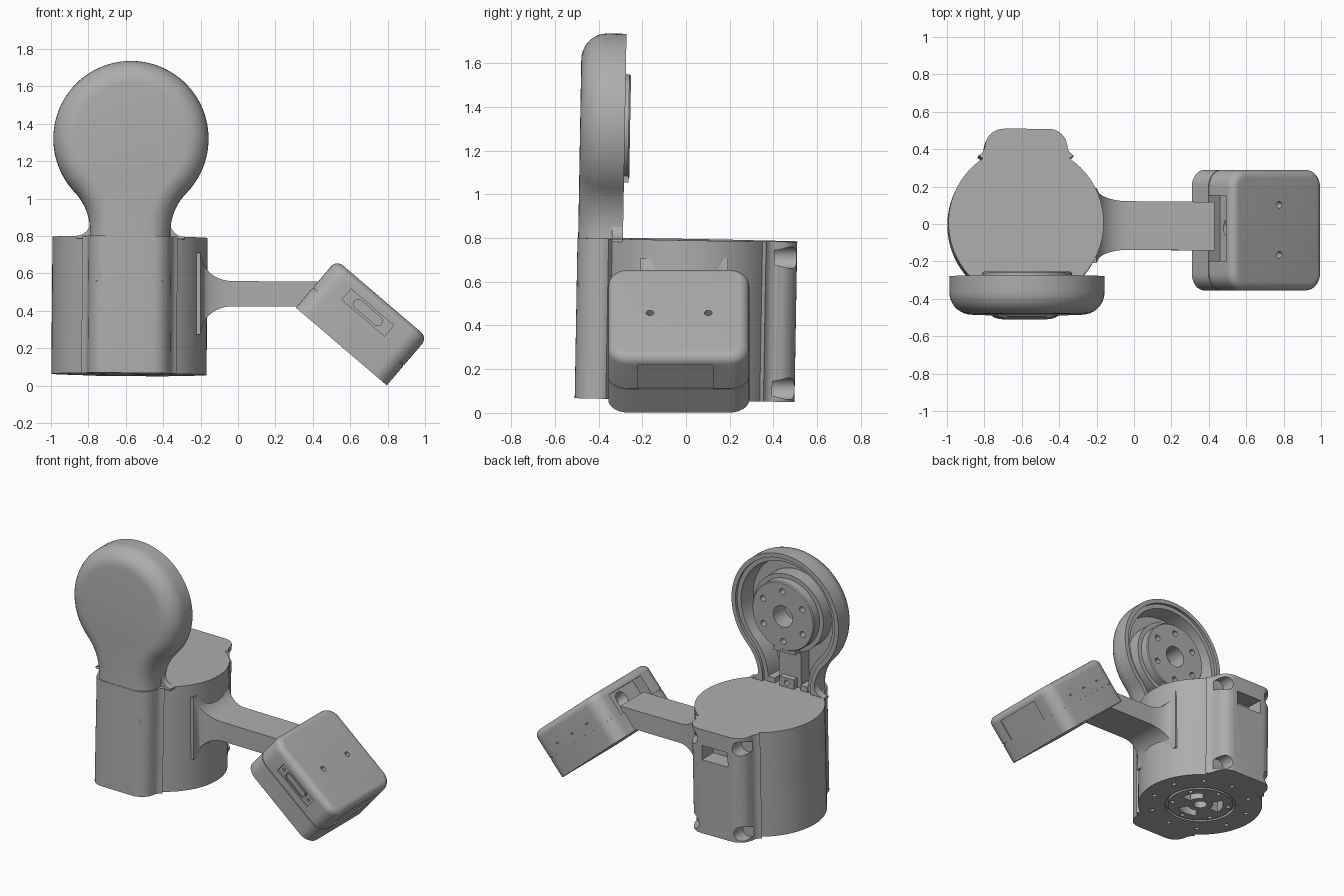
import bpy, bmesh
from math import sin, cos, pi, radians, sqrt
from mathutils import Matrix, Vector

cube = bpy.data.objects.get("Cube")
if cube:
    bpy.data.objects.remove(cube)

grey = bpy.data.materials.new("plain grey")
grey.use_nodes = True
grey.diffuse_color = (0.42, 0.42, 0.42, 1)
grey.node_tree.nodes["Principled BSDF"].inputs["Base Color"].default_value = grey.diffuse_color


def arc(cx, cy, r, a0, a1, n):
    """Points on an arc, angles in degrees."""
    return [(cx + r * cos(radians(a0 + (a1 - a0) * i / n)),
             cy + r * sin(radians(a0 + (a1 - a0) * i / n))) for i in range(n + 1)]


def make(name, bm):
    bmesh.ops.recalc_face_normals(bm, faces=bm.faces)
    mesh = bpy.data.meshes.new(name)
    bm.to_mesh(mesh)
    bm.free()
    mesh.materials.append(grey)
    ob = bpy.data.objects.new(name, mesh)
    bpy.context.collection.objects.link(ob)
    return ob


def skin(bm, rings, closed=False):
    """Bridge rings of points; cap the ends or close into a torus."""
    loops = [[bm.verts.new(p) for p in ring] for ring in rings]
    pairs = list(zip(loops, loops[1:]))
    if closed:
        pairs.append((loops[-1], loops[0]))
    else:
        bm.faces.new(loops[0])
        bm.faces.new(loops[-1])
    for a, b in pairs:
        for i in range(len(a)):
            j = (i + 1) % len(a)
            bm.faces.new((a[i], a[j], b[j], b[i]))


def loft(bm, outline, layers, closed=False):
    """Stack a counter-clockwise outline in z; each layer is (inset, height)."""
    pts = [Vector(p) for p in outline]
    inward = []
    for i, p in enumerate(pts):
        d = (pts[(i + 1) % len(pts)] - pts[i - 1]).normalized()
        inward.append(Vector((-d.y, d.x)))
    skin(bm, [[(p.x + n.x * d, p.y + n.y * d, h) for p, n in zip(pts, inward)]
              for d, h in layers], closed)


def box(bm, x0, x1, y0, y1, z0, z1):
    loft(bm, [(x0, y0), (x1, y0), (x1, y1), (x0, y1)], [(0, z0), (0, z1)])


def rod(bm, x, y, z0, z1, r, r1=None, n=24):
    loft(bm, arc(x, y, r, 0, 360 - 360 / n, n - 1), [(0, z0), (r - (r1 or r), z1)])


def cut(ob, bm):
    """Subtract a bmesh from an object."""
    cutter = make("cutter", bm)
    cutter.hide_render = True
    mod = ob.modifiers.new("cut", "BOOLEAN")
    mod.object, mod.solver, mod.use_self = cutter, "EXACT", True
    bpy.context.view_layer.objects.active = ob
    bpy.ops.object.modifier_apply(modifier="cut")
    bpy.data.objects.remove(cutter)


def ring_spots(n, r, start=0):
    return arc(0, 0, r, start, start + 360 * (n - 1) / n, n - 1)


def finish(ob, matrix):
    ob.data.transform(matrix)
    bpy.ops.object.select_all(action="DESELECT")
    ob.select_set(True)
    bpy.context.view_layer.objects.active = ob
    bpy.ops.object.shade_smooth_by_angle(angle=radians(32))


# The housing and paddle lean very slightly
lean = (Matrix.Translation((-0.58, 0, 0.43)) @ Matrix.Rotation(radians(-1), 4, "X")
        @ Matrix.Rotation(radians(0.5), 4, "Y") @ Matrix.Translation((0, 0, -0.43)))
upright = Matrix.Rotation(pi / 2, 4, "X")

# Housing: round drum with a rounded rib at front and back
quarter = (arc(0, 0, 0.415, 0, 56, 16) + arc(0.28, 0.415, 0.06, 245, 180, 5)
           + arc(0.12, 0.403, 0.1, 8, 90, 9))
half = quarter + [(-x, y) for x, y in reversed(quarter)]
outline = half + [(-x, -y) for x, y in half[1:-1]]
bm = bmesh.new()
loft(bm, outline, [(0, 0.06), (0, 0.793)])
housing = make("housing", bm)

# Underside ring, windows and bolt holes
bm = bmesh.new()
loft(bm, arc(0, 0, 0.235, 0, 354, 59),
     [(0, 0.03), (0, 0.08), (0.018, 0.08), (0.018, 0.03)], True)
rod(bm, 0, 0, 0.03, 0.16, 0.045)
for k in range(3):
    a0, a1 = 120 * k, 120 * k + 62
    loft(bm, arc(0, 0, 0.155, a0, a1, 10) + arc(0, 0, 0.085, a1, a0, 10),
         [(0, 0.03), (0, 0.18)])
for x, y in ring_spots(6, 0.188, 30):
    rod(bm, x, y, 0.03, 0.1, 0.015, n=12)
for x, y in ring_spots(10, 0.33, 18):
    rod(bm, x, y, 0.03, 0.1, 0.015, n=12)
# Cable slot in the back rib
box(bm, -0.1, 0.1, 0.38, 0.6, 0.58, 0.68)
cut(housing, bm)
# Screw pockets on the shoulders of the back rib
bm = bmesh.new()
for x in (-0.185, 0.185):
    for z in (0.12, 0.72):
        rod(bm, x, z, -0.6, -0.40, 0.05)
bm.transform(upright)
cut(housing, bm)
finish(housing, lean)

# Paddle: round head on a neck, rounded in front, hollow behind
side = [(0.215, 0.5)] + arc(0.515, 0.819, 0.3, 180, 137, 10) + arc(0, 1.315, 0.415, -43, 90, 32)
outline = side + [(-x, z) for x, z in reversed(side[:-1])]
bm = bmesh.new()
front = [(0.12 * (1 - cos(a)), 0.38 + 0.12 * sin(a)) for a in [pi / 18 * i for i in range(9, -1, -1)]]
loft(bm, outline, front + [(0, 0.295), (0.03, 0.295), (0.03, 0.315),
                           (0.06, 0.315), (0.075, 0.43)])
finish(make("paddle", bm), lean @ upright)

# Hub disc inside the paddle
bm = bmesh.new()
loft(bm, arc(0, 1.305, 0.24, 0, 354, 59),
     [(-0.03, 0.44), (-0.03, 0.335), (0, 0.335), (0, 0.278), (0.006, 0.271)])
hub = make("paddle_hub", bm)
bm = bmesh.new()
rod(bm, 0, 1.305, 0.2, 0.4, 0.075, n=32)
for x, z in ring_spots(6, 0.175, 30):
    rod(bm, x, z + 1.305, 0.2, 0.36, 0.021, n=16)
cut(hub, bm)
finish(hub, lean @ upright)

# Neck rib, clamp block and side lugs
bm = bmesh.new()
box(bm, -0.085, 0.085, 0.78, 1.09, 0.34, 0.44)
box(bm, -0.085, 0.085, 1.05, 1.08, 0.275, 0.44)
neck_rib = make("neck_rib", bm)
finish(neck_rib, lean @ upright)
bm = bmesh.new()
box(bm, -0.055, 0.055, 0.78, 0.86, 0.30, 0.38)
block = make("clamp_block", bm)
bm = bmesh.new()
rod(bm, 0, 0.826, 0.27, 0.36, 0.018, n=16)
cut(block, bm)
finish(block, lean @ upright)
for name, s in (("left", 1), ("right", -1)):
    bm = bmesh.new()
    box(bm, s * 0.10, s * 0.155, 0.78, 0.83, 0.31, 0.42)
    finish(make(name + "_lug", bm), lean @ upright)
    # Fillet where the neck meets the housing top
    bm = bmesh.new()
    loft(bm, [(s * x, z) for x, z in [(0.2, 0.78), (0.29, 0.78)] + arc(0.29, 0.87, 0.077, 270, 180, 8) + [(0.2, 0.87)]],
         [(0, 0.295), (0, 0.345)])
    finish(make(name + "_neck_fillet", bm), lean @ upright)

# Arm: flat bar flaring into the housing
bm = bmesh.new()
stations = [(-0.3, 1)] + [(-0.2 + 0.17 * i / 12, 1 - sqrt(max(0, 1 - (1 - i / 12) ** 2)))
                          for i in range(13)]
rings = []
for x, f in stations:
    w, h = 0.13 + 0.07 * f, 0.0675 + 0.15 * f
    rings.append([(x, -0.008 + a * w, 0.492 + b * h) for a, b in ((-1, -1), (1, -1), (1, 1), (-1, 1))])
rings.append([(0.36 if b < 0 else 0.43, -0.012 + a * 0.13, 0.49 + b * 0.066)
              for a, b in ((-1, -1), (1, -1), (1, 1), (-1, 1))])
skin(bm, rings)
finish(make("arm", bm), Matrix())

# Tilted case: rounded rectangle with a soft outer face
place = Matrix.Translation((0.661, -0.033, 0.337)) @ Matrix.Rotation(radians(40.5), 4, "Y")
U, W, T = 0.32, 0.3225, 0.1675
corners = ((1, 1, 0), (-1, 1, 90), (-1, -1, 180), (1, -1, 270))
outline = [p for sx, sy, a in corners
           for p in arc(sx * (U - 0.09), sy * (W - 0.09), 0.09, a, a + 90, 8)]
bm = bmesh.new()
soft = [(0.045 * (1 - cos(a)), T - 0.045 + 0.045 * sin(a)) for a in [pi / 16 * i for i in range(9)]]
loft(bm, outline, [(0, -T)] + soft)
case = make("case", bm)

# Seam between the case halves
bm = bmesh.new()
loft(bm, outline, [(-0.02, -0.03), (-0.02, -0.024), (0.006, -0.024), (0.006, -0.03)], True)
cut(case, bm)
# Arm pocket, end panel, connector recess and face screw holes
bm = bmesh.new()
box(bm, -0.4, -U + 0.08, -0.165, 0.185, -0.03, 0.115)
box(bm, U - 0.008, 0.4, -0.187, 0.158, -0.027, 0.117)
box(bm, -0.16, 0.14, -0.4, -W + 0.01, 0.025, 0.1)
for y in (-0.132, 0.135):
    rod(bm, 0.01, y, 0.1, 0.2, 0.018)
cut(case, bm)
# Countersunk screw hole in the pocket floor, and small vents on the back side
bm = bmesh.new()
rod(bm, 0, 0.013, -0.26, -0.17, 0.058, 0.03)
bm.transform(Matrix.Translation((0, 0, 0.05)) @ Matrix.Rotation(pi / 2, 4, "Y"))
for u in (-0.15, 0, 0.15):
    box(bm, u - 0.012, u + 0.012, W - 0.02, W + 0.05, 0.03, 0.036)
cut(case, bm)
finish(case, place)

# Connector shell and its two screws, set in the recess
bm = bmesh.new()
shell = arc(0.06, 0.0625, 0.027, -90, 90, 8) + arc(-0.08, 0.0625, 0.027, 90, 270, 8)
loft(bm, shell, [(0, W - 0.02), (0, W), (0.009, W), (0.009, W - 0.008), (0.014, W - 0.008)])
for u in (-0.135, 0.115):
    rod(bm, u, 0.0625, W - 0.02, W - 0.002, 0.012, n=6)
finish(make("connector", bm), place @ upright)
